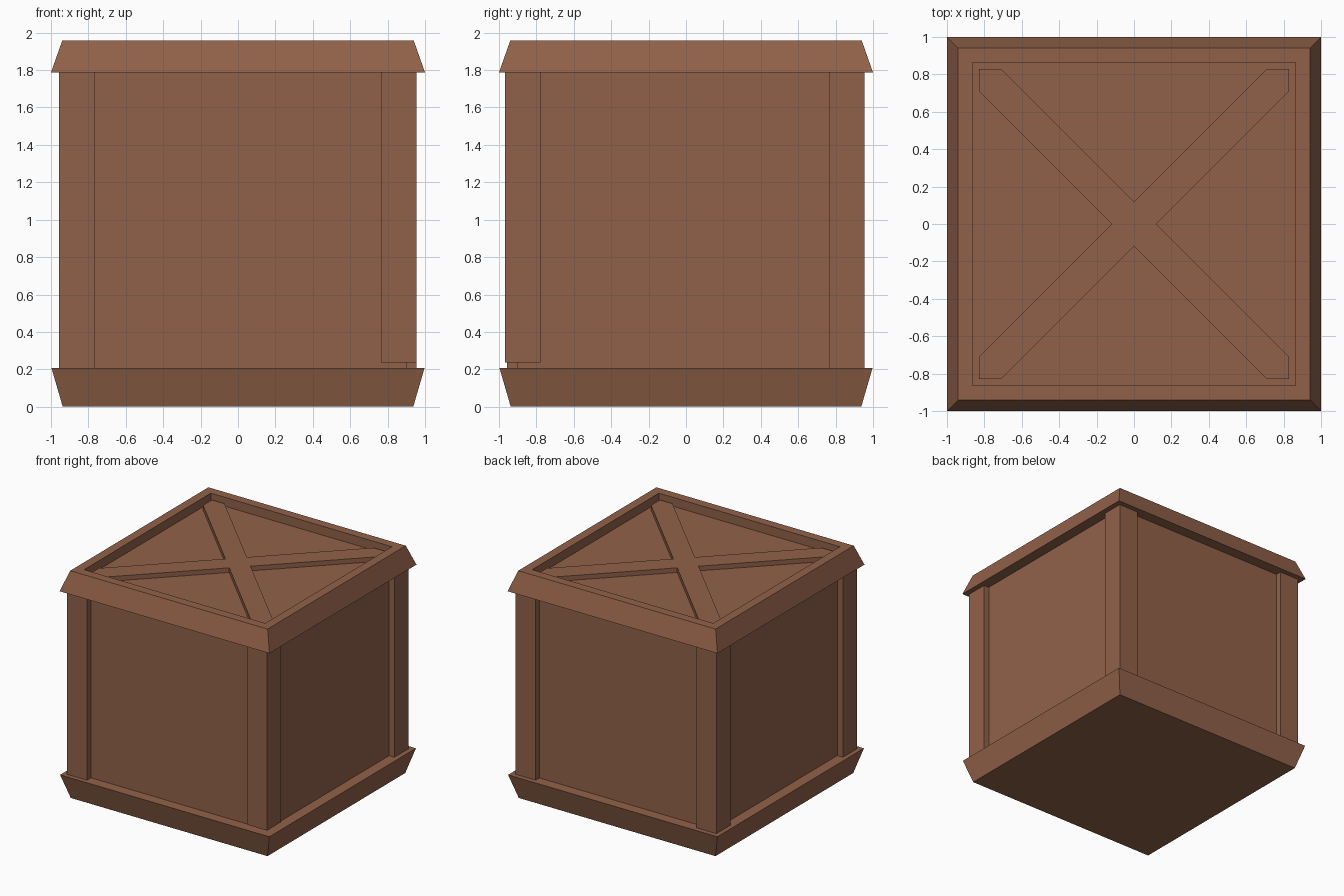
import bpy
import bmesh
from mathutils import Matrix

cube = bpy.data.objects.get("Cube")
if cube:
    bpy.data.objects.remove(cube, do_unlink=True)

# One brown wood for the whole crate
WOOD = (0.285, 0.121, 0.067, 1.0)
wood = bpy.data.materials.new("brown_wood")
wood.use_nodes = True
wood.diffuse_color = WOOD
wood.node_tree.nodes["Principled BSDF"].inputs["Base Color"].default_value = WOOD

BASE_TOP, LID_BOTTOM, LID_TOP = 0.206, 1.787, 1.957
BEAM_TOP, LID_FLOOR = 1.92, 1.88
LID_OPENING = 0.83


def square(h):
    return [(-h, -h), (h, -h), (h, h), (-h, h)]


def prism(bm, bottom, top, z0, z1):
    """Solid between two outlines with equal point counts; returns the top face."""
    low = [bm.verts.new((x, y, z0)) for x, y in bottom]
    high = [bm.verts.new((x, y, z1)) for x, y in top]
    bm.faces.new(low[::-1])
    for i in range(len(low)):
        j = (i + 1) % len(low)
        bm.faces.new((low[i], low[j], high[j], high[i]))
    return bm.faces.new(high)


def finish(name, bm):
    bm.normal_update()
    mesh = bpy.data.meshes.new(name)
    bm.to_mesh(mesh)
    bm.free()
    mesh.materials.append(wood)
    obj = bpy.data.objects.new(name, mesh)
    bpy.context.collection.objects.link(obj)
    return obj


# Flared plinth
bm = bmesh.new()
prism(bm, square(0.937), square(0.997), 0, BASE_TOP)
finish("base", bm)

# Recessed wall panels
bm = bmesh.new()
prism(bm, square(0.904), square(0.904), BASE_TOP - 0.02, LID_BOTTOM + 0.02)
finish("wall_panels", bm)

# Corner posts; the front left one sits slightly forward and above the base
POSTS = {
    "front_right_post": (-0.863, -0.863, BASE_TOP),
    "front_left_post": (0.859, -0.872, 0.236),
    "back_left_post": (0.859, 0.86, BASE_TOP),
    "back_right_post": (-0.863, 0.86, BASE_TOP),
}
for name, (x, y, z) in POSTS.items():
    bm = bmesh.new()
    prism(bm, square(0.095), square(0.095), z, LID_BOTTOM)
    bmesh.ops.translate(bm, verts=bm.verts, vec=(x, y, 0))
    finish(name, bm)

# Tapered lid with a sunken square in the top
bm = bmesh.new()
top = prism(bm, square(1.0), square(0.94), LID_BOTTOM, LID_TOP)
bm.normal_update()
bmesh.ops.inset_region(bm, faces=[top], thickness=0.94 - LID_OPENING)
floor = bmesh.ops.extrude_face_region(bm, geom=[top])
bm.faces.remove(top)
sunk = [v for v in floor["geom"] if isinstance(v, bmesh.types.BMVert)]
bmesh.ops.translate(bm, verts=sunk, vec=(0, 0, LID_FLOOR - LID_TOP))
bmesh.ops.recalc_face_normals(bm, faces=bm.faces)
finish("lid", bm)

# Diagonal cross brace, one arm repeated around the centre
w, e = 0.12, LID_OPENING
arm = [(w, 0), (e, e - w), (e, e), (e - w, e)]
outline = []
for x, y in arm * 1:
    outline.append((x, y))
for turn in range(1, 4):
    for x, y in arm:
        for _ in range(turn):
            x, y = -y, x
        outline.append((x, y))
bm = bmesh.new()
prism(bm, outline, outline, LID_FLOOR, BEAM_TOP)
finish("lid_cross_brace", bm)
